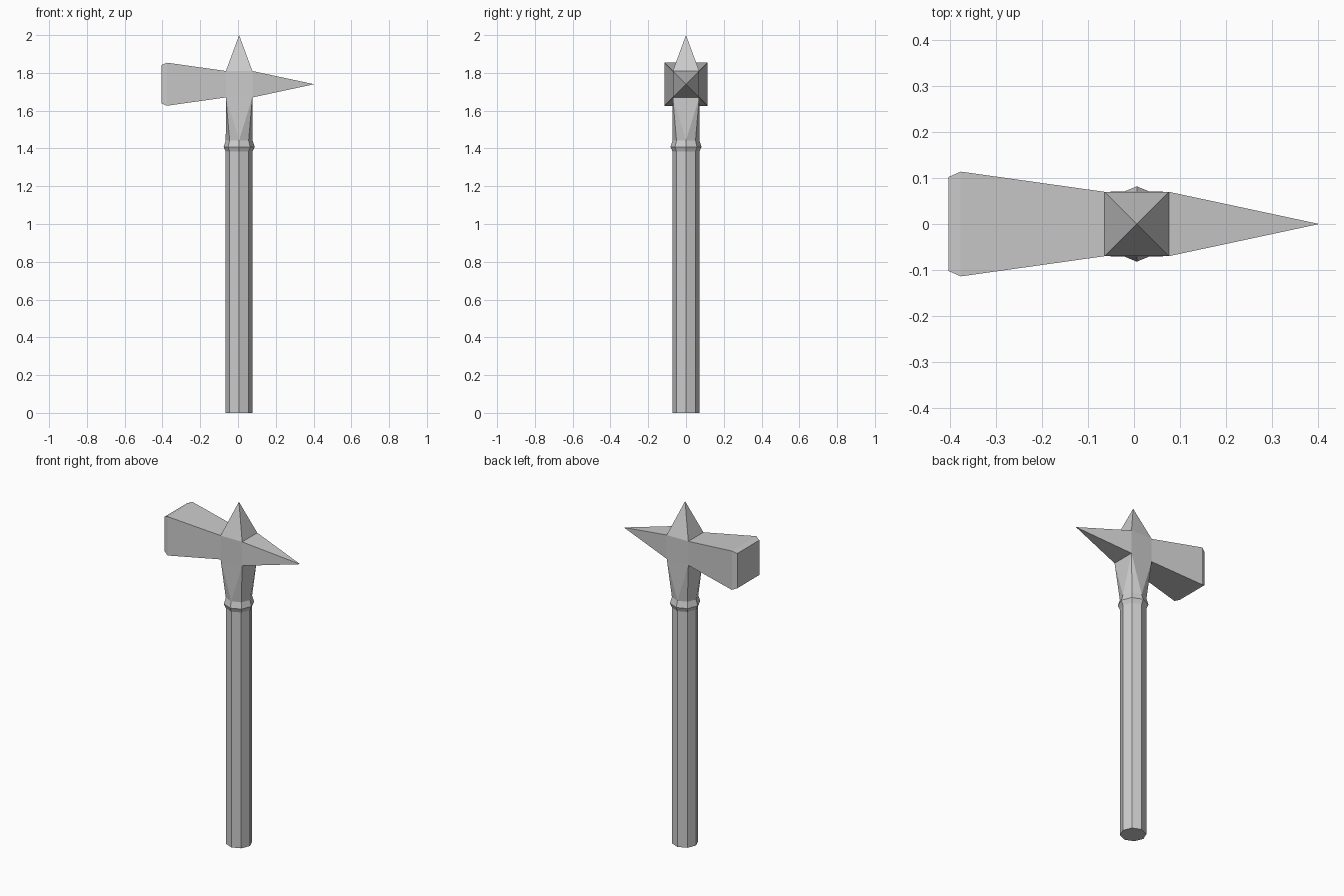
import bpy, bmesh, math

if "Cube" in bpy.data.objects:
    bpy.data.objects.remove(bpy.data.objects["Cube"])

CX = 0.006           # shaft axis
R = 0.071            # shaft radius
H = 0.07             # half width of head block
ZC = 1.74            # head centre height


def finish(bm, name):
    bmesh.ops.recalc_face_normals(bm, faces=bm.faces)
    me = bpy.data.meshes.new(name)
    bm.to_mesh(me)
    bm.free()
    ob = bpy.data.objects.new(name, me)
    bpy.context.collection.objects.link(ob)
    return ob


def octagon(bm, r, z):
    return [bm.verts.new((CX + r * math.cos(i * math.pi / 4),
                          r * math.sin(i * math.pi / 4), z)) for i in range(8)]


def square(bm, z):
    # corners in order at 45, 135, 225, 315 degrees
    return [bm.verts.new((CX + sx * H, sy * H, z))
            for sx, sy in ((1, 1), (-1, 1), (-1, -1), (1, -1))]


def bridge(bm, a, b):
    n = len(a)
    for i in range(n):
        j = (i + 1) % n
        bm.faces.new((a[i], a[j], b[j], b[i]))


# Octagonal shaft with a flared collar
bm = bmesh.new()
rings = [octagon(bm, r, z) for r, z in
         ((R, 0), (R, 1.383), (0.082, 1.408), (R, 1.443))]
bm.faces.new(rings[0])
for a, b in zip(rings, rings[1:]):
    bridge(bm, a, b)
finish(bm, "shaft")

# Head: neck going from octagon to square, then the central block
bm = bmesh.new()
neck = octagon(bm, R, 1.443)
low, top = square(bm, ZC - H), square(bm, ZC + H)
for k in range(4):
    mid, diag, nxt = neck[2 * k], neck[2 * k + 1], neck[(2 * k + 2) % 8]
    bm.faces.new((mid, diag, low[k]))
    bm.faces.new((diag, nxt, low[k]))
    bm.faces.new((low[k], nxt, low[(k + 1) % 4]))
for k in (0, 2):     # front and back of the block
    bm.faces.new((low[k], low[(k + 1) % 4], top[(k + 1) % 4], top[k]))


def spike(base, tip):
    apex = bm.verts.new(tip)
    for i in range(4):
        bm.faces.new((base[i], base[(i + 1) % 4], apex))


# Top spike and side spike
spike(top, (CX, 0, 2.0))
spike([low[3], low[0], top[0], top[3]], (0.403, 0, ZC))

# Flared hammer with a chamfered striking face
ring = [low[1], low[2], top[2], top[1]]
for x, h in ((-0.377, 0.114), (-0.404, 0.102)):
    new = [bm.verts.new((x, sy * h, ZC + sz * h))
           for sy, sz in ((1, -1), (-1, -1), (-1, 1), (1, 1))]
    bridge(bm, ring, new)
    ring = new
bm.faces.new(ring)
# front and back faces between low[0]-low[1] and low[2]-low[3] already built
finish(bm, "hammer_head")
